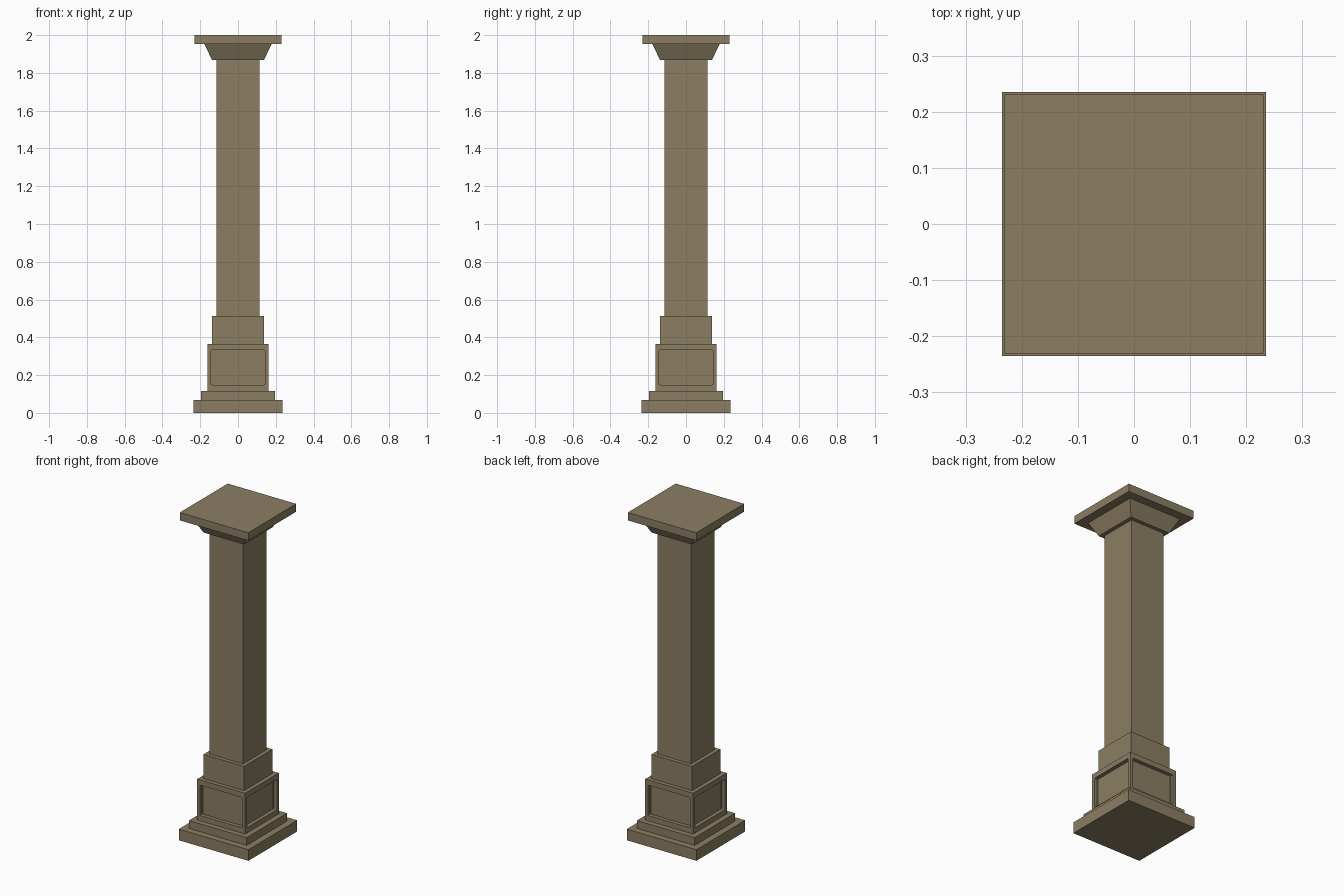
import bpy, bmesh

if "Cube" in bpy.data.objects:
    bpy.data.objects.remove(bpy.data.objects["Cube"])

stone = bpy.data.materials.new("sandstone")
stone.diffuse_color = (0.26, 0.21, 0.125, 1)
stone.use_nodes = True
stone.node_tree.nodes["Principled BSDF"].inputs["Base Color"].default_value = stone.diffuse_color


def finish(name, bm):
    me = bpy.data.meshes.new(name)
    bm.normal_update()
    bm.to_mesh(me)
    bm.free()
    me.materials.append(stone)
    ob = bpy.data.objects.new(name, me)
    bpy.context.collection.objects.link(ob)
    return ob


def square_block(h0, h1, z0, z1):
    """Square block with half widths h0 (bottom) and h1 (top)."""
    bm = bmesh.new()
    bmesh.ops.create_cube(bm, size=2)
    for v in bm.verts:
        h, z = (h1, z1) if v.co.z > 0 else (h0, z0)
        v.co = (v.co.x * h, v.co.y * h, z)
    return bm


# Plain stacked blocks: half width bottom, half width top, z range
for name, h0, h1, z0, z1 in [
    ("base_slab", 0.235, 0.235, 0, 0.068),
    ("base_step", 0.195, 0.195, 0.068, 0.116),
    ("upper_plinth", 0.137, 0.137, 0.365, 0.513),
    ("shaft", 0.114, 0.114, 0.513, 1.867),
    ("flared_capital", 0.137, 0.178, 1.867, 1.952),
    ("top_slab", 0.231, 0.231, 1.952, 2.0),
]:
    finish(name, square_block(h0, h1, z0, z1))

# Pedestal with a recessed panel, slightly rounded at the corners, on each side
bm = square_block(0.162, 0.162, 0.116, 0.365)
bm.normal_update()
sides = [f for f in bm.faces if abs(f.normal.z) < 0.5]
wall_edges = []
for f in sides:
    n = f.normal.copy()
    bmesh.ops.inset_individual(bm, faces=[f], thickness=0.026)
    for v in f.verts:
        v.co.z = 0.333 if v.co.z > 0.24 else 0.148
    bmesh.ops.inset_individual(bm, faces=[f], thickness=0)
    for v in f.verts:
        v.co -= n * 0.023
    own = set(f.edges)
    wall_edges += [e for v in f.verts for e in v.link_edges if e not in own]
bmesh.ops.bevel(bm, geom=wall_edges, offset=0.007, segments=2,
                profile=0.5, affect='EDGES')
finish("panelled_pedestal", bm)
